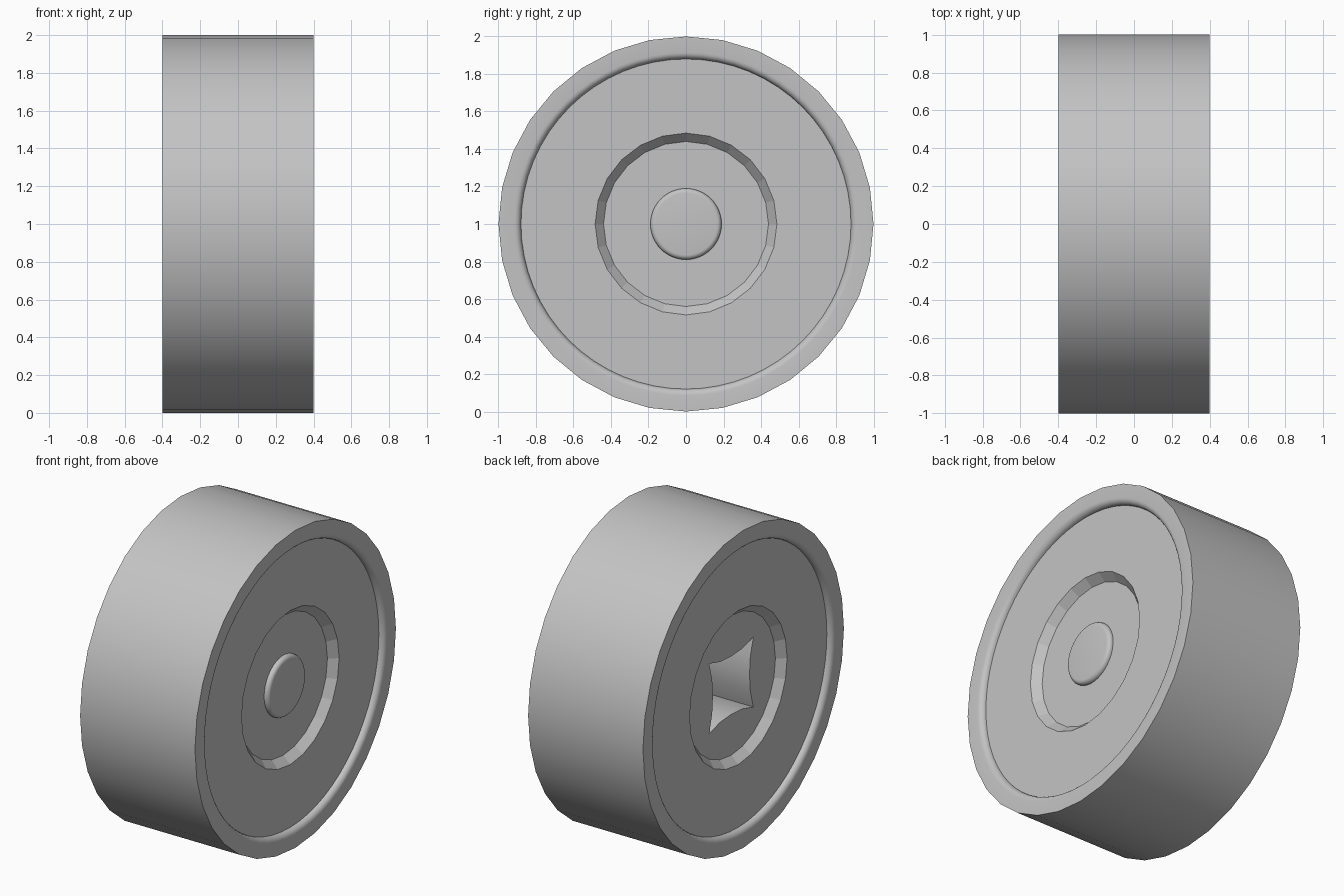
import bpy, bmesh
from math import sin, cos, pi, radians

if "Cube" in bpy.data.objects:
    bpy.data.objects.remove(bpy.data.objects["Cube"])

grey = bpy.data.materials.new("mid grey")
grey.use_nodes = True
grey.diffuse_color = (0.55, 0.55, 0.55, 1)
grey.node_tree.nodes["Principled BSDF"].inputs["Base Color"].default_value = grey.diffuse_color

HALF = 0.4        # half width of the wheel
WEB = 0.365       # web surface
FLOOR = 0.315     # hub recess floor


def ring(bm, x, r, n):
    """Closed loop of n vertices around the axle."""
    return loop(bm, x, [(r * sin(2 * pi * i / n), r * cos(2 * pi * i / n)) for i in range(n)])


def loop(bm, x, points):
    verts = [bm.verts.new((x, y, z + 1)) for y, z in points]
    for i, v in enumerate(verts):
        bm.edges.new((v, verts[i - 1]))
    return verts


def wall(bm, a, b):
    """Quads between two loops of equal count."""
    for i in range(len(a)):
        bm.faces.new((a[i - 1], a[i], b[i], b[i - 1]))


def flat_fill(bm, a, b, side):
    """Flat annulus between two loops of any count."""
    edges = {e for lp in (a, b) for i, v in enumerate(lp)
             for e in v.link_edges if e.other_vert(v) is lp[i - 1]}
    bmesh.ops.triangle_fill(bm, edges=list(edges), use_beauty=True, normal=(side, 0, 0))


def finish(bm, name, smooth=True):
    bmesh.ops.recalc_face_normals(bm, faces=bm.faces)
    mesh = bpy.data.meshes.new(name)
    bm.to_mesh(mesh)
    bm.free()
    mesh.materials.append(grey)
    obj = bpy.data.objects.new(name, mesh)
    bpy.context.collection.objects.link(obj)
    if smooth:
        bpy.ops.object.select_all(action='DESELECT')
        obj.select_set(True)
        bpy.context.view_layer.objects.active = obj
        bpy.ops.object.shade_smooth_by_angle(angle=radians(32))
    return obj


# Wheel: tread, rounded rim lips, webs and hub recesses on both sides
bm = bmesh.new()
treads, floors = [], {}
for side in (-1, 1):
    tread = ring(bm, side * HALF, 1, 32)
    treads.append(tread)
    lip = []
    for i in range(6):
        a = i / 5 * pi / 2
        lip.append(ring(bm, side * (WEB + 0.035 * cos(a)), 0.915 - 0.035 * sin(a), 64))
    flat_fill(bm, tread, lip[0], side)
    for a, b in zip(lip, lip[1:]):
        wall(bm, a, b)
    recess = ring(bm, side * WEB, 0.485, 24)
    flat_fill(bm, lip[-1], recess, side)
    floors[side] = ring(bm, side * FLOOR, 0.44, 24)
    wall(bm, recess, floors[side])
wall(bm, *treads)

# Axle socket on the right: square with sides pinched inward
quarter = [(-0.22, 0.22), (-0.11, 0.19), (0, 0.182), (0.11, 0.19)]
outline = []
for k in range(4):
    c, s = round(cos(k * pi / 2)), round(sin(k * pi / 2))
    outline += [(y * c + z * s, z * c - y * s) for y, z in quarter]
mouth = loop(bm, -FLOOR, outline)
end = loop(bm, 0.2, outline)
flat_fill(bm, floors[-1], mouth, -1)
wall(bm, mouth, end)
bm.faces.new(end)
bm.faces.new(floors[1])
wheel = finish(bm, "wheel")

# Facet the tapered walls of the hub recesses
for p in wheel.data.polygons:
    r = ((p.center.y) ** 2 + (p.center.z - 1) ** 2) ** 0.5
    if 0.44 < r < 0.48 and FLOOR < abs(p.center.x) < WEB - 0.001:
        p.use_smooth = False

# Axle cap on the left: low button with a rounded edge
bm = bmesh.new()
rings = [ring(bm, FLOOR, 0.19, 48)]
for i in range(6):
    a = i / 5 * pi / 2
    rings.append(ring(bm, FLOOR + 0.005 + 0.025 * sin(a), 0.165 + 0.025 * cos(a), 48))
for a, b in zip(rings, rings[1:]):
    wall(bm, a, b)
bm.faces.new(rings[-1])
finish(bm, "axle_cap")
